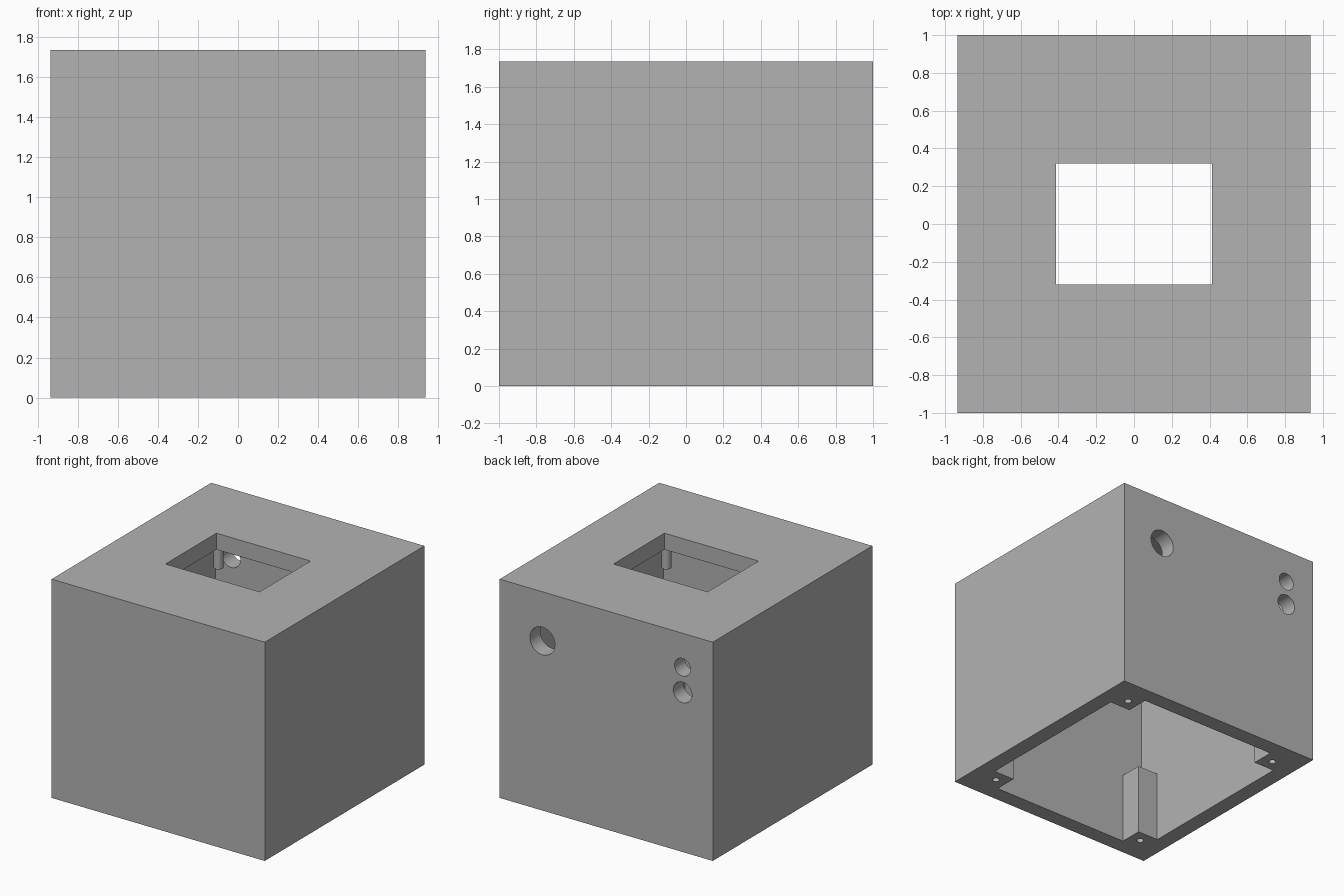
import bpy
import math

if "Cube" in bpy.data.objects:
    bpy.data.objects.remove(bpy.data.objects["Cube"], do_unlink=True)

# Main dimensions
HX, HY, HEIGHT = 0.935, 1.0, 1.735
WALL = 0.13
INX, INY, CEILING = HX - WALL, HY - WALL, HEIGHT - WALL
POST = 0.315          # reach of a corner post from the outer face
POST_TOP = 0.575
SCREW = 0.22          # inset of the screw holes

grey = bpy.data.materials.new("plain grey")
grey.use_nodes = True
colour = (0.45, 0.45, 0.45, 1)
grey.diffuse_color = colour
grey.node_tree.nodes["Principled BSDF"].inputs["Base Color"].default_value = colour


def block(name, hx, hy, z0, z1):
    """Box centred on the z axis, from z0 to z1."""
    bpy.ops.mesh.primitive_cube_add(size=2, location=(0, 0, (z0 + z1) / 2))
    ob = bpy.context.object
    ob.name = name
    ob.scale = (hx, hy, (z1 - z0) / 2)
    bpy.ops.object.transform_apply(location=True, rotation=False, scale=True)
    ob.data.materials.append(grey)
    return ob


def rod(name, radius, length, place, along_y=False):
    """Round rod, upright or lying along y."""
    turn = (math.pi / 2, 0, 0) if along_y else (0, 0, 0)
    bpy.ops.mesh.primitive_cylinder_add(vertices=32, radius=radius, depth=length,
                                        location=place, rotation=turn)
    ob = bpy.context.object
    ob.name = name
    ob.data.materials.append(grey)
    return ob


def cut(target, cutter):
    """Subtract the cutter from the target and discard it."""
    cutter.hide_render = True
    mod = target.modifiers.new("cut", 'BOOLEAN')
    mod.operation = 'DIFFERENCE'
    mod.solver = 'EXACT'
    mod.object = cutter
    bpy.context.view_layer.objects.active = target
    bpy.ops.object.modifier_apply(modifier=mod.name)
    bpy.data.objects.remove(cutter, do_unlink=True)


def smooth(ob):
    bpy.ops.object.select_all(action='DESELECT')
    ob.select_set(True)
    bpy.context.view_layer.objects.active = ob
    bpy.ops.object.shade_smooth_by_angle(angle=math.radians(30))


corners = [(sx, sy) for sx in (-1, 1) for sy in (-1, 1)]

# Housing: hollow above, cross-shaped opening below that leaves corner posts
housing = block("housing", HX, HY, 0, HEIGHT)
cut(housing, block("cavity_cutter", INX, INY, POST_TOP, CEILING))
cut(housing, block("opening_cutter_wide", INX, HY - POST, -0.1, POST_TOP + 0.1))
cut(housing, block("opening_cutter_deep", HX - POST, INY, -0.1, POST_TOP + 0.1))

# Display window in the top
cut(housing, block("window_cutter", 0.413, 0.32, CEILING - 0.1, HEIGHT + 0.1))

# Cable holes through the back wall
for x, z, radius in ((0.56, 1.345, 0.11), (-0.67, 1.465, 0.07), (-0.67, 1.266, 0.082)):
    cut(housing, rod("cable_cutter", radius, 0.4, (x, HY - WALL / 2, z), True))

# Screw holes in the corner posts
for sx, sy in corners:
    place = (sx * (HX - SCREW), sy * (HY - SCREW), 0.15)
    cut(housing, rod("screw_cutter", 0.027, 0.5, place))
smooth(housing)

# Standoffs hanging from the ceiling around the window
for sx, sy in corners:
    side = ("back" if sy > 0 else "front") + ("_left" if sx > 0 else "_right")
    smooth(rod("standoff_" + side, 0.036, 0.225,
               (sx * 0.505, sy * 0.475, CEILING - 0.1125)))
